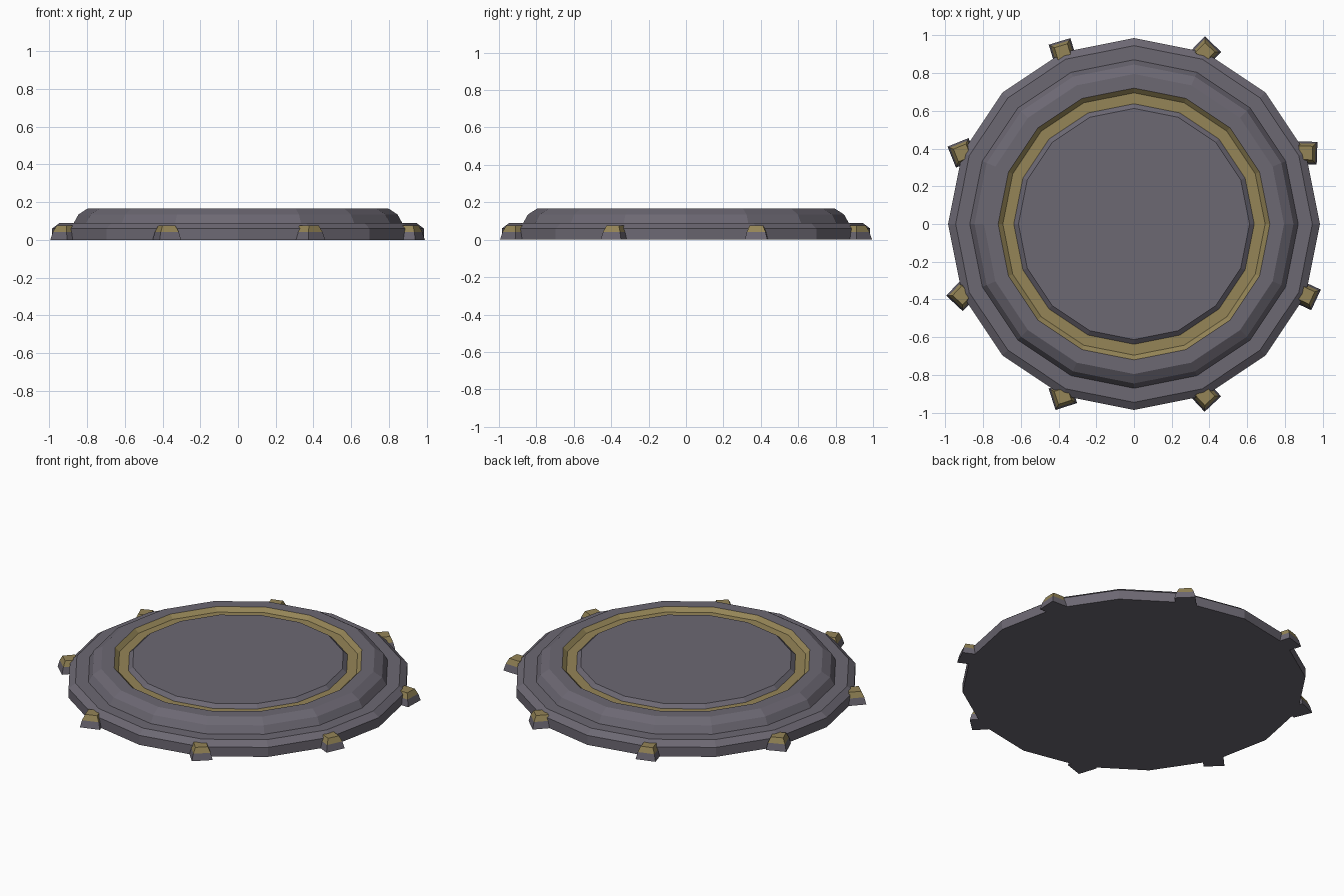
import bpy, bmesh
from math import cos, sin, pi, radians

if "Cube" in bpy.data.objects:
    bpy.data.objects.remove(bpy.data.objects["Cube"])


def make_material(name, color):
    mat = bpy.data.materials.new(name)
    mat.use_nodes = True
    mat.diffuse_color = (*color, 1)
    mat.node_tree.nodes["Principled BSDF"].inputs["Base Color"].default_value = (*color, 1)
    return mat


MATERIALS = [make_material("slate_grey", (0.15, 0.138, 0.17)),
             make_material("dull_gold", (0.30, 0.235, 0.095))]


def stacked_rings(name, profile, sides, gold_bands, start=0.0, gold_cap=False):
    """Closed solid joining rings of (radius, height), flat shaded."""
    bm = bmesh.new()
    rings = []
    for radius, z in profile:
        angles = [start + 2 * pi * i / sides for i in range(sides)]
        rings.append([bm.verts.new((radius * cos(a), radius * sin(a), z)) for a in angles])
    for band, (low, high) in enumerate(zip(rings, rings[1:])):
        for i in range(sides):
            j = (i + 1) % sides
            face = bm.faces.new((low[i], low[j], high[j], high[i]))
            face.material_index = int(band in gold_bands)
    bm.faces.new(rings[0][::-1])
    bm.faces.new(rings[-1]).material_index = int(gold_cap)
    bmesh.ops.recalc_face_normals(bm, faces=bm.faces)
    mesh = bpy.data.meshes.new(name)
    bm.to_mesh(mesh)
    bm.free()
    for mat in MATERIALS:
        mesh.materials.append(mat)
    obj = bpy.data.objects.new(name, mesh)
    bpy.context.collection.objects.link(obj)
    return obj


# Stepped platform with a gold groove around the raised centre plate
platform_profile = [(0.985, 0), (0.985, 0.06), (0.945, 0.09), (0.87, 0.09),
                    (0.845, 0.135), (0.795, 0.167), (0.72, 0.167),
                    (0.695, 0.143), (0.637, 0.143), (0.612, 0.165)]
stacked_rings("platform", platform_profile, 16, {6, 7})

# Gold-capped studs around the rim, each turned a little differently
corner = 2 ** 0.5
stud_profile = [(0.06 * corner, 0), (0.05 * corner, 0.042), (0.036 * corner, 0.075)]
stud_turns = [-2, 46, 17, 22, 47, 18, 43, -25]
for i, turn in enumerate(stud_turns):
    stud = stacked_rings(f"rim_stud_{i + 1}", stud_profile, 4, {1}, pi / 4, True)
    angle = radians(22.5 + 45 * i)
    stud.location = (0.985 * cos(angle), 0.985 * sin(angle), 0)
    stud.rotation_euler.z = radians(turn)
